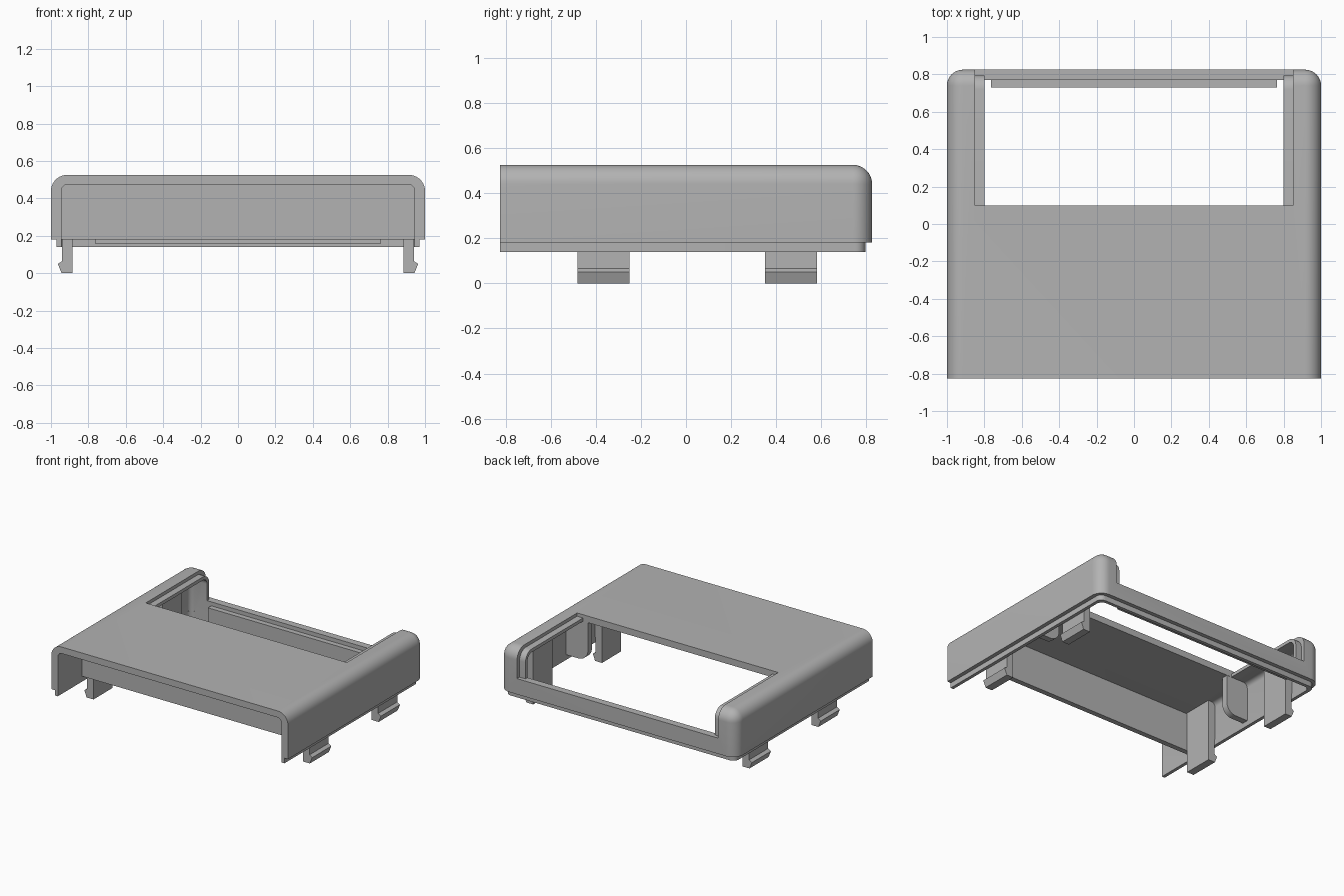
import bpy
import bmesh

old = bpy.data.objects.get("Cube")
if old:
    bpy.data.objects.remove(old, do_unlink=True)

grey = bpy.data.materials.new("plain grey")
grey.use_nodes = True
COLOUR = (0.45, 0.45, 0.45, 1)
grey.diffuse_color = COLOUR
grey.node_tree.nodes["Principled BSDF"].inputs["Base Color"].default_value = COLOUR


def finish(name, bm, smooth=True):
    bmesh.ops.recalc_face_normals(bm, faces=bm.faces)
    mesh = bpy.data.meshes.new(name)
    bm.to_mesh(mesh)
    bm.free()
    mesh.materials.append(grey)
    obj = bpy.data.objects.new(name, mesh)
    bpy.context.collection.objects.link(obj)
    return obj


def box(name, x, y, z, radius=0, segments=8):
    """Box from ranges; a radius rounds the top and rear corners, not the front."""
    bm = bmesh.new()
    bmesh.ops.create_cube(bm, size=1)
    for v in bm.verts:
        v.co = [r[0] if c < 0 else r[1] for c, r in zip(v.co, (x, y, z))]
    if radius:
        def rounded(e):
            a, b = (v.co for v in e.verts)
            top = min(a.z, b.z) > z[1] - 0.001
            front = max(a.y, b.y) < y[0] + 0.001
            rear = min(a.y, b.y) > y[1] - 0.001
            upright = abs(a.z - b.z) > 0.001
            return (top and not front) or (rear and upright)
        bmesh.ops.bevel(bm, geom=[e for e in bm.edges if rounded(e)], offset=radius,
                        segments=segments, profile=0.5, affect='EDGES')
    return finish(name, bm)


def prism(name, points, axis, start, end):
    """Extrude a 2D outline along x or y."""
    bm = bmesh.new()
    place = (lambda p: (start, p[0], p[1])) if axis == "x" else (lambda p: (p[0], start, p[1]))
    face = bm.faces.new([bm.verts.new(place(p)) for p in points])
    new = bmesh.ops.extrude_face_region(bm, geom=[face])["geom"]
    shift = (end - start, 0, 0) if axis == "x" else (0, end - start, 0)
    bmesh.ops.translate(bm, vec=shift, verts=[g for g in new if isinstance(g, bmesh.types.BMVert)])
    return finish(name, bm)


def activate(obj):
    bpy.ops.object.select_all(action='DESELECT')
    obj.select_set(True)
    bpy.context.view_layer.objects.active = obj


def cut(obj, cutter):
    mod = obj.modifiers.new("cut", 'BOOLEAN')
    mod.operation = 'DIFFERENCE'
    mod.solver = 'EXACT'
    mod.object = cutter
    activate(obj)
    bpy.ops.object.modifier_apply(modifier=mod.name)
    bpy.data.objects.remove(cutter, do_unlink=True)


def arc(cy, cz, r, a0, a1, n=8):
    from math import cos, sin, radians
    steps = [radians(a0 + (a1 - a0) * i / n) for i in range(n + 1)]
    return [(cy + r * cos(a), cz + r * sin(a)) for a in steps]


FRONT, BACK = -0.825, 0.825

# Outer cover, open at the front and underneath, with a window over the rear
shell = box("cover_shell", (-1, 1), (FRONT, BACK), (0.18, 0.525), 0.085, 10)
cut(shell, box("cavity", (-0.945, 0.945), (-1, 0.77), (0, 0.475), 0.035, 5))
cut(shell, box("window", (-0.85, 0.85), (0.1, 1), (0.3, 0.7)))

# Thin lip below the cover walls
lip = box("lower_lip", (-0.97, 0.97), (FRONT, 0.795), (0.14, 0.19), 0)
cut(lip, box("lip_hole", (-0.945, 0.945), (-1, 0.77), (0, 0.4)))
activate(lip)
bm = bmesh.new()
bm.from_mesh(lip.data)
corners = [e for e in bm.edges
           if abs(e.verts[0].co.z - e.verts[1].co.z) > 0.01 and e.verts[0].co.y > 0.76]
bmesh.ops.bevel(bm, geom=corners, offset=0.045, segments=6, profile=0.5, affect='EDGES')
bm.to_mesh(lip.data)
bm.free()

# Recessed front partition and the strip behind the low rear wall
partition = box("front_partition", (-0.95, 0.95), (-0.53, -0.49), (0.18, 0.48))
strip = box("rear_inner_strip", (-0.765, 0.765), (0.73, 0.775), (0.16, 0.27))

parts = [shell, lip, partition, strip]
rail = ([(0.095, 0.475)] + arc(0.72, 0.425, 0.05, 90, 0) + [(0.77, 0.29), (0.795, 0.29)]
        + arc(0.72, 0.425, 0.075, 0, 90) + [(0.095, 0.5)])
hook = [(0.885, 0.48), (0.95, 0.48), (0.95, 0.19), (0.94, 0.18), (0.94, 0.065),
        (0.963, 0.05), (0.943, 0), (0.885, 0)]
fin = [(0.95, 0.48), (0.76, 0.48)] + arc(0.84, 0.26, 0.08, 180, 270) + [(0.95, 0.18)]

for side, s in (("left", 1), ("right", -1)):
    # Stepped rail that follows the window edge round the rear corner
    parts.append(prism(side + "_window_rail", rail, "x", s * 0.8, s * 0.855))
    # Snap clips reaching down from the ceiling
    for place, y in (("front", -0.48), ("rear", 0.35)):
        parts.append(prism(f"{side}_{place}_clip", [(s * x, z) for x, z in hook], "y", y, y + 0.23))
    # Supporting fin between the clips
    parts.append(prism(side + "_fin", [(s * x, z) for x, z in fin], "y", 0.05, 0.098))

for part in parts:
    activate(part)
    bpy.ops.object.shade_smooth_by_angle(angle=0.6)
